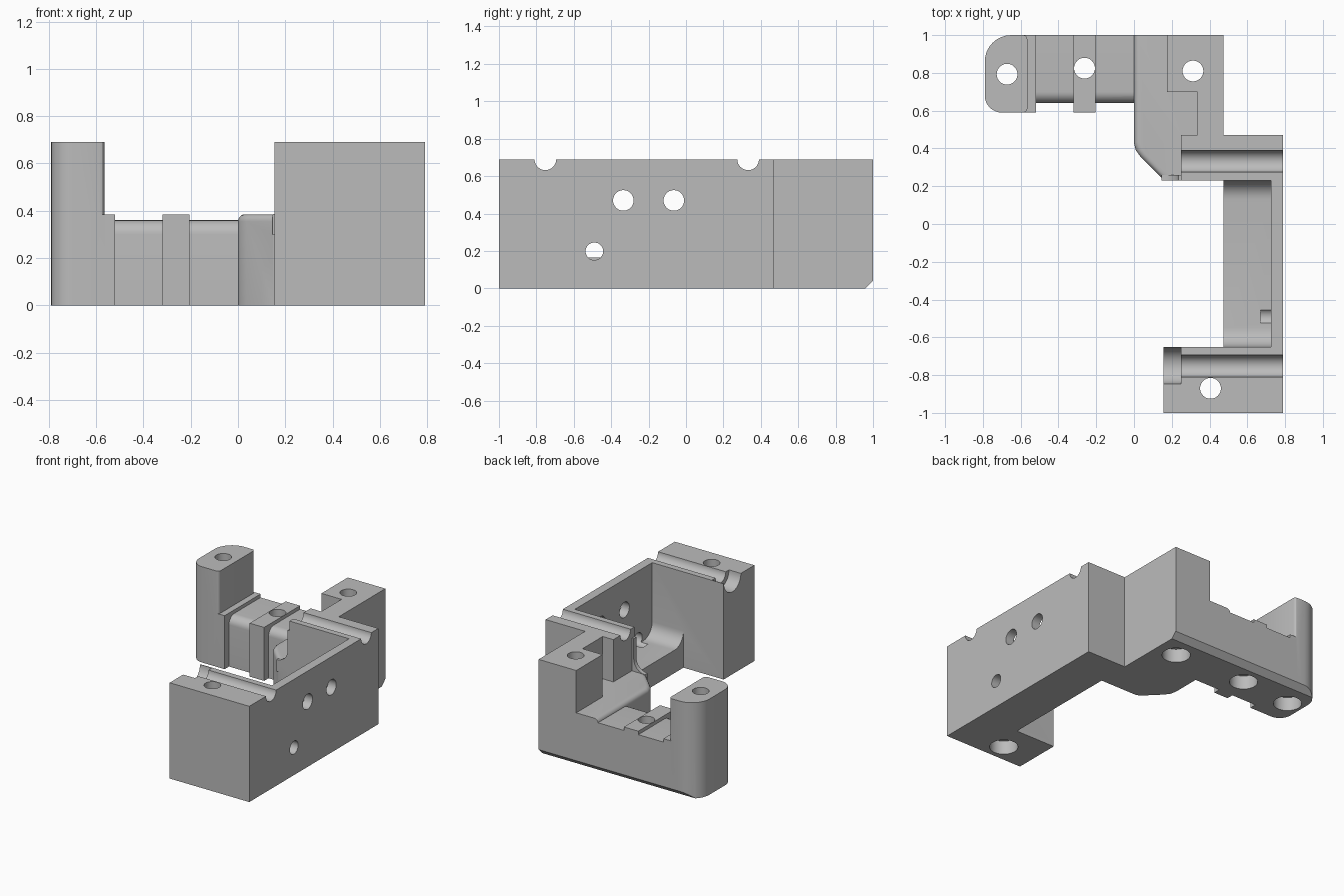
import bpy, bmesh
from math import sin, cos, pi
from mathutils import Vector, Matrix

if "Cube" in bpy.data.objects:
    bpy.data.objects.remove(bpy.data.objects["Cube"])

TOP, LOW = 0.69, 0.385
grey = bpy.data.materials.new("plain grey")
grey.use_nodes = True
grey.diffuse_color = (0.5, 0.5, 0.5, 1)
grey.node_tree.nodes["Principled BSDF"].inputs["Base Color"].default_value = (0.5, 0.5, 0.5, 1)


def arc(cx, cy, r, start, end, n=8):
    """Points on an arc, angles in quarter turns."""
    angles = [(start + (end - start) * i / n) * pi / 2 for i in range(n + 1)]
    return [(cx + r * cos(a), cy + r * sin(a)) for a in angles]


def finish(name, bm):
    bmesh.ops.recalc_face_normals(bm, faces=bm.faces)
    mesh = bpy.data.meshes.new(name)
    bm.to_mesh(mesh)
    bm.free()
    mesh.materials.append(grey)
    obj = bpy.data.objects.new(name, mesh)
    bpy.context.scene.collection.objects.link(obj)
    return obj


def prism(name, axis, points, low, high, soften=None):
    """Extrude a closed profile along an axis, optionally rounding chosen edges."""
    place = {"x": lambda a, b, d: (d, a, b),
             "y": lambda a, b, d: (a, d, b),
             "z": lambda a, b, d: (a, b, d)}[axis]
    bm = bmesh.new()
    face = bm.faces.new([bm.verts.new(place(a, b, low)) for a, b in points])
    new = bmesh.ops.extrude_face_region(bm, geom=[face])["geom"]
    shift = Vector(place(0, 0, high - low))
    bmesh.ops.translate(bm, vec=shift, verts=[v for v in new if isinstance(v, bmesh.types.BMVert)])
    if soften:
        edges = [e for e in bm.edges if all(abs(v.co.z - high) < 1e-4 for v in e.verts)
                 and soften((e.verts[0].co + e.verts[1].co) / 2)]
        bmesh.ops.bevel(bm, geom=edges, offset=0.03, segments=5, profile=0.5, affect="EDGES")
    return finish(name, bm)


def block(name, x0, x1, y0, y1, z1):
    return prism(name, "z", [(x0, y0), (x1, y0), (x1, y1), (x0, y1)], 0, z1)


def rod(name, axis, a, b, radius, low, high):
    return prism(name, axis, arc(a, b, radius, 0, 4, 40)[:-1], low, high)


# Low corner foot with a slanted, softened inner side
foot = [(0, 1), (0.475, 1), (0.475, 0.23), (0.18, 0.23), (0.15, 0.24),
        (0.035, 0.355), (0.01, 0.39), (0, 0.43)]
body = prism("bracket_body", "z", foot, 0, LOW, lambda m: m.x < 0.17 and m.y < 0.99)

# Tray floor that sweeps up into the walls at both ends
sweep = ([(-0.7, 0), (0.3, 0), (0.3, 0.265)] + arc(0.13, 0.265, 0.1, 4, 3)
         + arc(-0.55, 0.265, 0.1, 3, 2) + [(-0.7, 0.265)])

# Low beam with a rounded front top edge
beam = [(0.64, 0), (1, 0), (1, 0.36)] + arc(0.70, 0.30, 0.06, 1, 2)

# Tall end post with a rounded outer side
post = ([(-0.565, 0.61)] + arc(-0.585, 0.61, 0.02, 4, 3, 3) + arc(-0.70, 0.68, 0.09, 3, 2)
        + arc(-0.65, 0.86, 0.14, 2, 1) + arc(-0.585, 0.98, 0.02, 1, 0, 3))

# Curved fin beside the tray end
fin = [(0.27, 0.3), (0.27, 0.62), (0.235, 0.62)] + arc(0.145, 0.475, 0.09, 0, -1) + [(0.145, 0.3)]

parts = [
    block("corner_pillar", 0.175, 0.475, 0.70, 1, TOP),
    block("spine_wall", 0.335, 0.475, 0.4, 0.8, TOP),
    block("rear_crosswall", 0.25, 0.79, 0.23, 0.47, TOP),
    block("side_wall", 0.725, 0.79, -1, 0.47, TOP),
    block("front_block", 0.155, 0.79, -1, -0.65, TOP),
    prism("tray_floor", "x", sweep, 0.475, 0.76),
    prism("fin", "y", fin, 0.23, 0.26),
    prism("low_beam", "x", beam, -0.57, 0.1),
    block("beam_rib", -0.32, -0.205, 0.59, 1, LOW),
    block("post_step", -0.62, -0.52, 0.59, 1, LOW),
    prism("end_post", "z", post, 0, TOP),
]

# Pin grooves, side holes and bottom chamfer
cutters = [
    rod("rear_groove", "x", 0.332, TOP, 0.058, 0.2, 0.9),
    rod("front_groove", "x", -0.752, TOP, 0.058, 0.1, 0.9),
    rod("front_groove_head", "x", -0.75, TOP, 0.096, 0.1, 0.25),
    rod("side_hole_front", "x", -0.335, 0.47, 0.055, 0.6, 0.9),
    rod("side_hole_rear", "x", -0.065, 0.47, 0.055, 0.6, 0.9),
    rod("cable_hole", "x", -0.49, 0.198, 0.047, 0.67, 0.9),
    prism("rear_chamfer", "x", [(0.94, -0.02), (1.02, -0.02), (1.02, 0.06)], -1, 1),
]
# Vertical screw holes, widened underneath
for x, y in [(-0.672, 0.793), (-0.262, 0.825), (0.312, 0.81), (0.405, -0.87)]:
    cutters += [rod("screw_hole", "z", x, y, 0.055, -0.1, 0.9),
                rod("screw_recess", "z", x, y, 0.095, -0.1, 0.1)]

for operation, tools in (("UNION", parts), ("DIFFERENCE", cutters)):
    for tool in tools:
        mod = body.modifiers.new(tool.name, "BOOLEAN")
        mod.operation, mod.solver, mod.object = operation, "EXACT", tool

# Bake the result and discard the helpers
graph = bpy.context.evaluated_depsgraph_get()
baked = bpy.data.meshes.new_from_object(body.evaluated_get(graph))
body.modifiers.clear()
body.data = baked
for tool in parts + cutters:
    bpy.data.objects.remove(tool)

bpy.ops.object.select_all(action="DESELECT")
body.select_set(True)
bpy.context.view_layer.objects.active = body
bpy.ops.object.shade_smooth_by_angle(angle=0.5)
